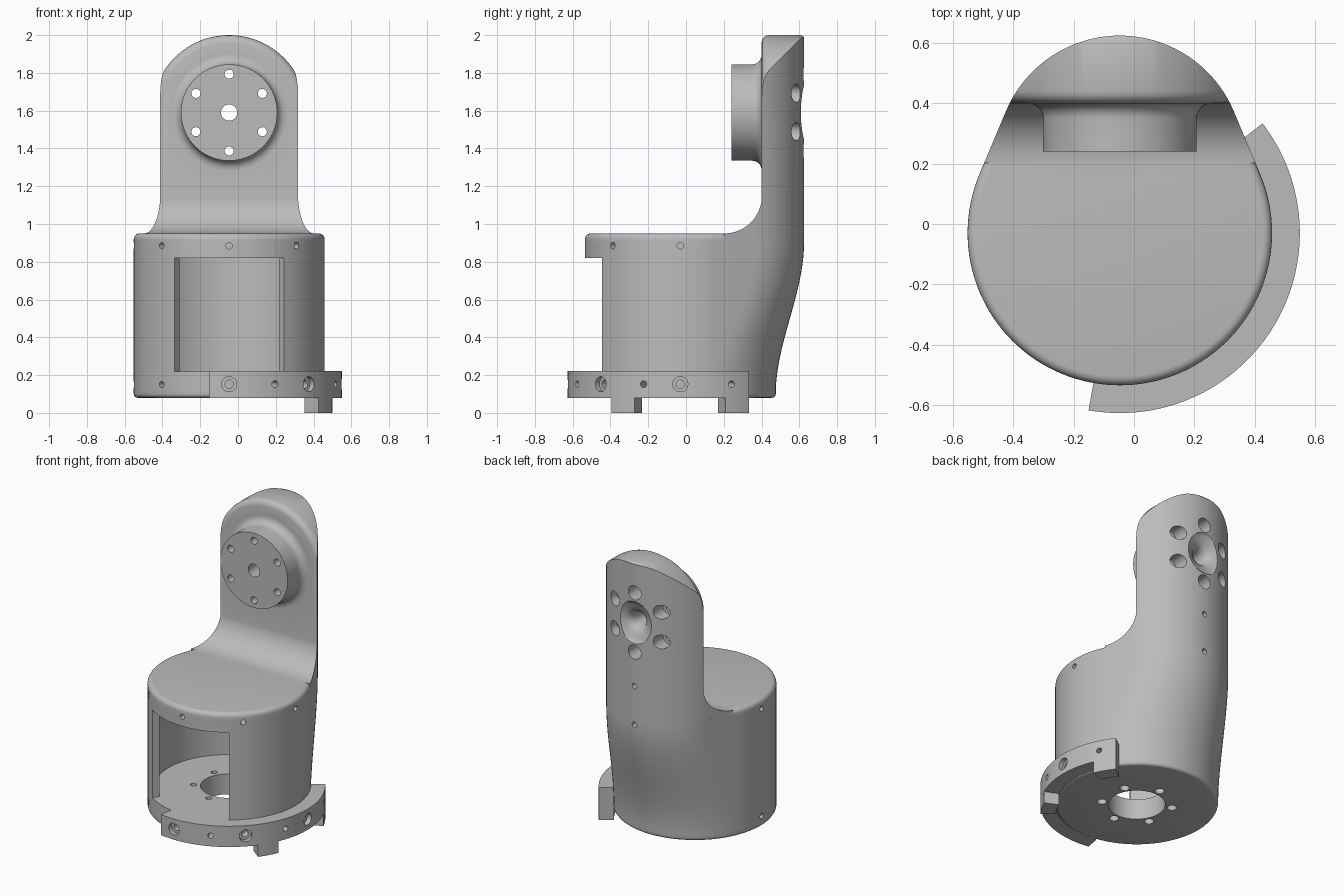
import bpy, bmesh
from math import sin, cos, pi, radians, asin
from mathutils import Vector

cube = bpy.data.objects.get("Cube")
if cube:
    bpy.data.objects.remove(cube, do_unlink=True)

# One grey for the whole casting
grey = bpy.data.materials.new("machined_grey")
grey.use_nodes = True
colour = (0.5, 0.5, 0.5, 1)
grey.diffuse_color = colour
grey.node_tree.nodes["Principled BSDF"].inputs["Base Color"].default_value = colour

CX, CY = -0.047, -0.03          # housing axis
R_MAIN, R_ARM, SHIFT = 0.505, 0.41, 0.245
HUB_Z = 1.59
BOTTOM, TOP = 0.08, 0.95


def loft(name, rows):
    """Skin closed rings of equal length and cap both ends."""
    bm = bmesh.new()
    rings = [[bm.verts.new(p) for p in row] for row in rows]
    n = len(rings[0])
    for a, b in zip(rings, rings[1:]):
        for i in range(n):
            j = (i + 1) % n
            bm.faces.new((a[i], a[j], b[j], b[i]))
    bm.faces.new(rings[0][::-1])
    bm.faces.new(rings[-1])
    bmesh.ops.recalc_face_normals(bm, faces=bm.faces)
    mesh = bpy.data.meshes.new(name)
    bm.to_mesh(mesh)
    bm.free()
    mesh.materials.append(grey)
    obj = bpy.data.objects.new(name, mesh)
    bpy.context.collection.objects.link(obj)
    return obj


def lathe(name, profile, origin, axis, sides=32):
    """Turn (radius, distance) pairs around an axis from an origin."""
    quat = Vector(axis).to_track_quat('Z', 'Y')
    rows = []
    for r, h in profile:
        rows.append([Vector(origin) + quat @ Vector((r * cos(2 * pi * i / sides), r * sin(2 * pi * i / sides), h))
                     for i in range(sides)])
    return loft(name, rows)


def combine(obj, other, operation):
    mod = obj.modifiers.new("combine", 'BOOLEAN')
    mod.operation, mod.solver, mod.object = operation, 'EXACT', other
    bpy.ops.object.select_all(action='DESELECT')
    bpy.context.view_layer.objects.active = obj
    obj.select_set(True)
    bpy.ops.object.modifier_apply(modifier=mod.name)
    bpy.data.objects.remove(other, do_unlink=True)


def cut(obj, profile, origin, axis, sides=24):
    combine(obj, lathe("cutter", profile, origin, axis, sides), 'DIFFERENCE')


def spread(a, b, n):
    return [a + (b - a) * i / n for i in range(n + 1)]


def egg(z, t, inset=0):
    """Outline round the main circle and the arm circle, t = how far the arm circle has moved back."""
    phi = asin((R_MAIN - R_ARM) / SHIFT)
    r_arm = R_MAIN - (R_MAIN - R_ARM) * t - inset
    back = [(CX + r_arm * cos(a), CY + SHIFT * t + r_arm * sin(a), z) for a in spread(phi, pi - phi, 40)]
    r = R_MAIN - inset
    front = [(CX + r * cos(a), CY + r * sin(a), z) for a in spread(pi - phi, 2 * pi + phi, 80)]
    return back + front


def ease(z):
    u = min(max((z - 0.1) / 0.8, 0), 1)
    return u * u * (3 - 2 * u)


# Housing: round at the foot, swelling backwards, with rounded rims
rows = []
for a in spread(0, pi / 2, 4):
    rows.append(egg(BOTTOM + 0.02 * (1 - cos(a)), 0.001, 0.02 * (1 - sin(a))))
for z in spread(0.12, 0.9, 20):
    rows.append(egg(z, max(ease(z), 0.001)))
for a in spread(0, pi / 2, 5):
    rows.append(egg(TOP - 0.03 + 0.03 * sin(a), 1, 0.03 * (1 - cos(a))))
housing = loft("housing", rows)

# Upright arm: arched plate plus a filleted foot, trimmed to the egg outline
arm = loft("arm", [egg(0.91, 1), egg(2.1, 1)])
arch_rows = []
for y, r in [(0.4, 0.37), (0.403, 0.385), (0.412, 0.398), (0.425, 0.407), (0.44, 0.41),
             (0.605, 0.41), (0.62, 0.404), (0.635, 0.385)]:
    arch = [(CX + r * cos(a), y, HUB_Z + r * sin(a)) for a in spread(0, pi, 64)]
    arch_rows.append(arch + [(CX - r, y, 1.0), (CX + r, y, 1.0)])
trim = loft("trim", arch_rows)
foot = [(0.202 + 0.2 * sin(a), 1.15 - 0.2 * cos(a)) for a in spread(0, pi / 2, 16)]
foot += [(0.634, 1.15), (0.634, 0.9), (0.202, 0.9)]
combine(trim, loft("foot", [[(x, y, z) for y, z in foot] for x in (-0.7, 0.7)]), 'UNION')
combine(arm, trim, 'INTERSECT')
combine(housing, arm, 'UNION')

# Hub disc with a fillet into the arm
hub = [(0.255, 0.24), (0.255, 0.35)]
hub += [(0.305 - 0.05 * cos(a), 0.35 + 0.05 * sin(a)) for a in spread(0.2, pi / 2, 6)]
hub += [(0.305, 0.43)]
combine(housing, lathe("hub", hub, (CX, 0, HUB_Z), (0, 1, 0), 72), 'UNION')

# Cavity and front window
cut(housing, [(0.46, 0.22), (0.46, 0.82)], (CX, CY, 0), (0, 0, 1), 96)
half = radians(35)
wedge = [(CX, CY), (CX - sin(half), CY - cos(half)), (CX + sin(half), CY - cos(half))]
combine(housing, loft("window", [[(x, y, z) for x, y in wedge] for z in (0.22, 0.82)]), 'DIFFERENCE')

# Floor bore, hub bore flaring out at the back
cut(housing, [(0.177, 0), (0.177, 0.3)], (CX, CY, 0), (0, 0, 1), 64)
cut(housing, [(0.043, 0.2), (0.043, 0.52), (0.05, 0.56), (0.062, 0.58), (0.085, 0.597),
              (0.115, 0.607), (0.14, 0.62), (0.17, 0.66)], (CX, 0, HUB_Z), (0, 1, 0), 48)

# Bolt circles with counterbores, in the hub and in the floor
for k in range(6):
    a = radians(30 + 60 * k)
    cut(housing, [(0.024, 0.2), (0.024, 0.5), (0.048, 0.5), (0.048, 0.7)],
        (CX + 0.203 * cos(a), 0, HUB_Z + 0.203 * sin(a)), (0, 1, 0))
    cut(housing, [(0.03, 0), (0.03, 0.12), (0.02, 0.12), (0.02, 0.3)],
        (CX + 0.22 * cos(a), CY + 0.22 * sin(a), 0), (0, 0, 1))

# Small threaded holes down the back and round both rims
for z in (1.155, 0.89):
    cut(housing, [(0.018, 0.52), (0.018, 0.7)], (CX, 0, z), (0, 1, 0))
for z, angles in [(0.885, (-180, -135, -90, -45, 0)), (0.15, (-180, -135))]:
    for deg in angles:
        a = radians(deg)
        cut(housing, [(0.017, 0.42), (0.017, 0.6)], (CX, CY, z), (cos(a), sin(a), 0), 16)


def arc_bar(name, start, end, z0, z1, r0=0.502, r1=0.597):
    rows = []
    for deg in spread(start, end, max(6, int((end - start) / 2))):
        a = radians(deg)
        rows.append([(CX + r * cos(a), CY + r * sin(a), z)
                     for r, z in ((r0, z0), (r1, z0), (r1, z1), (r0, z1))])
    return loft(name, rows)


# Curved side bracket with alternating large and small holes
bracket = arc_bar("side_bracket", -100, 37.5, BOTTOM, 0.222)
for deg in (-90, -45, 0):
    a = radians(deg)
    cut(bracket, [(0.022, 0.45), (0.022, 0.565), (0.04, 0.565), (0.04, 0.7)], (CX, CY, 0.152), (cos(a), sin(a), 0))
for deg in (-66, -19, 27):
    a = radians(deg)
    cut(bracket, [(0.018, 0.45), (0.018, 0.7)], (CX, CY, 0.152), (cos(a), sin(a), 0), 16)

# Locating tabs under the bracket
tabs = [arc_bar("front_tab", -37.5, -24, 0, BOTTOM), arc_bar("back_tab", 23.5, 37.5, 0, BOTTOM)]

bpy.ops.object.select_all(action='DESELECT')
for obj in [housing, bracket] + tabs:
    obj.select_set(True)
bpy.context.view_layer.objects.active = housing
bpy.ops.object.shade_smooth_by_angle(angle=radians(30))
